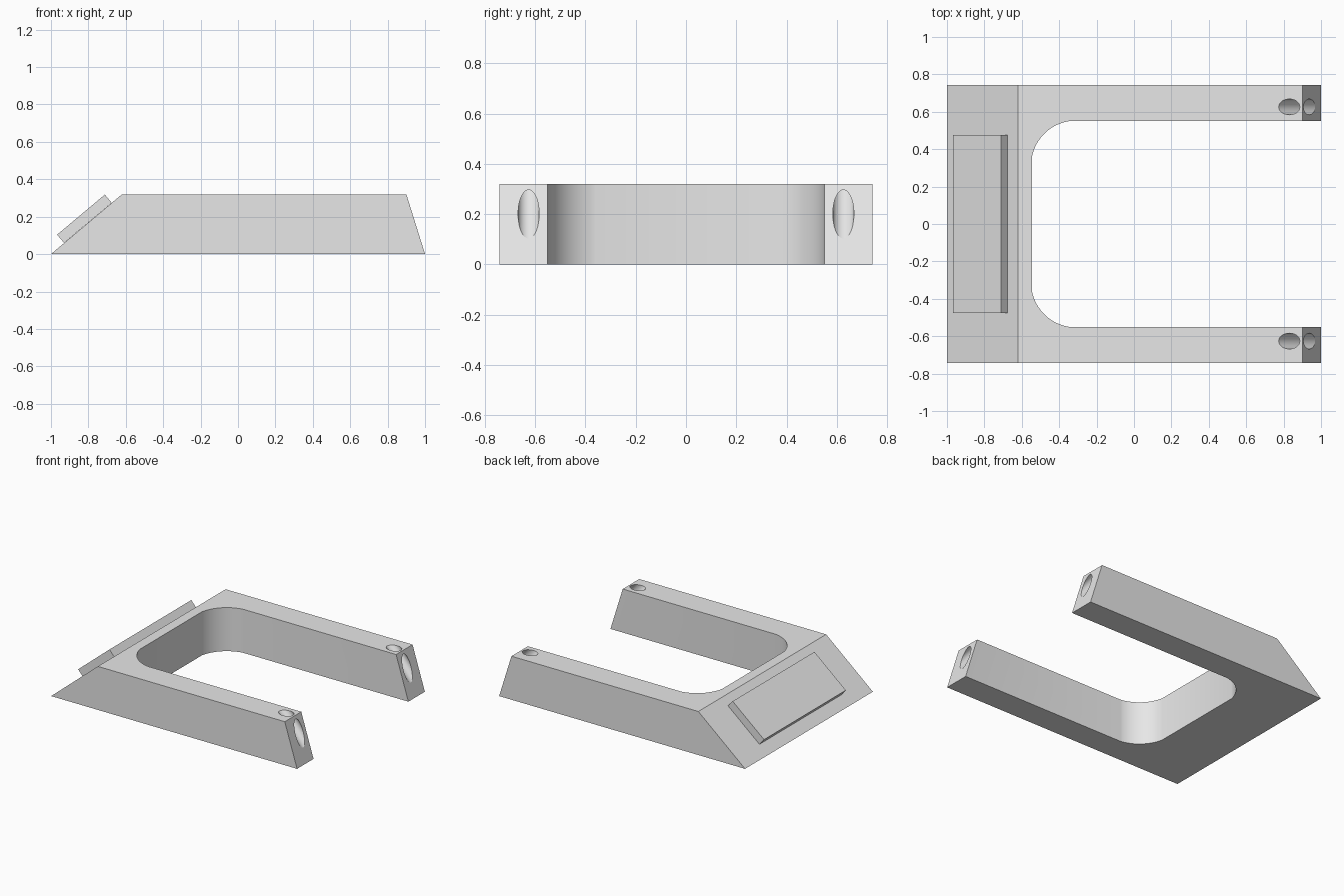
import bpy, bmesh
from math import sin, cos, radians
from mathutils import Vector

default = bpy.data.objects.get("Cube")
if default:
    bpy.data.objects.remove(default, do_unlink=True)

grey = bpy.data.materials.new("plain grey")
grey.use_nodes = True
grey.diffuse_color = (0.8, 0.8, 0.8, 1)
grey.node_tree.nodes["Principled BSDF"].inputs["Base Color"].default_value = (0.8, 0.8, 0.8, 1)


def prism(name, points, offset):
    """Extrude a closed outline along an offset vector."""
    bm = bmesh.new()
    face = bm.faces.new([bm.verts.new(p) for p in points])
    extruded = bmesh.ops.extrude_face_region(bm, geom=[face])["geom"]
    moved = [v for v in extruded if isinstance(v, bmesh.types.BMVert)]
    bmesh.ops.translate(bm, verts=moved, vec=offset)
    if not any(f.is_valid and f == face for f in bm.faces):
        bm.faces.new([v for v in bm.verts if v not in moved])
    bmesh.ops.recalc_face_normals(bm, faces=bm.faces)
    mesh = bpy.data.meshes.new(name)
    bm.to_mesh(mesh)
    bm.free()
    mesh.materials.append(grey)
    obj = bpy.data.objects.new(name, mesh)
    bpy.context.collection.objects.link(obj)
    return obj


def activate(obj):
    bpy.ops.object.select_all(action='DESELECT')
    obj.select_set(True)
    bpy.context.view_layer.objects.active = obj


def cut(target, cutter):
    cutter.hide_render = True
    mod = target.modifiers.new("cut", 'BOOLEAN')
    mod.operation, mod.solver, mod.object = 'DIFFERENCE', 'EXACT', cutter
    activate(target)
    bpy.ops.object.modifier_apply(modifier=mod.name)
    bpy.data.objects.remove(cutter, do_unlink=True)


# U-shaped body: sloped side profile, then the open pocket between the arms
HALF_Y, TOP = 0.742, 0.32
profile = [(-1, 0), (1, 0), (0.9, TOP), (-0.62, TOP)]
body = prism("u_shaped_body", [(x, -HALF_Y, z) for x, z in profile], (0, 2 * HALF_Y, 0))

STEPS = 16
corner = []
for i in range(STEPS + 1):
    a = radians(98 + 71 * i / STEPS)
    corner.append((-0.31 + 0.24 * cos(a), 0.313 + 0.24 * sin(a)))
half = [(1.2, corner[0][1])] + corner
outline = half + [(x, -y) for x, y in reversed(half)]
cut(body, prism("pocket_cutter", [(x, y, -0.1) for x, y in outline], (0, 0, 0.6)))

# Slanted screw holes running from the top of each arm out through its end
top_point, end_point = Vector((0.83, 0, TOP)), Vector((0.9375, 0, 0.2))
axis = (end_point - top_point).normalized()
for side in (-1, 1):
    bpy.ops.mesh.primitive_cylinder_add(
        vertices=48, radius=0.042, depth=0.8,
        location=(top_point + end_point) / 2 + Vector((0, side * 0.626, 0)),
        rotation=axis.to_track_quat('Z', 'Y').to_euler())
    drill = bpy.context.object
    drill.name = "hole_cutter"
    drill.data.materials.append(grey)
    cut(body, drill)

# Raised plate on the sloping end
plate_profile = [(-0.93, 0.06), (-0.675, 0.274), (-0.712, 0.318), (-0.967, 0.104)]
plate = prism("raised_plate", [(x, -0.475, z) for x, z in plate_profile], (0, 0.95, 0))

for obj in (body, plate):
    activate(obj)
    bpy.ops.object.shade_smooth_by_angle(angle=radians(20))
